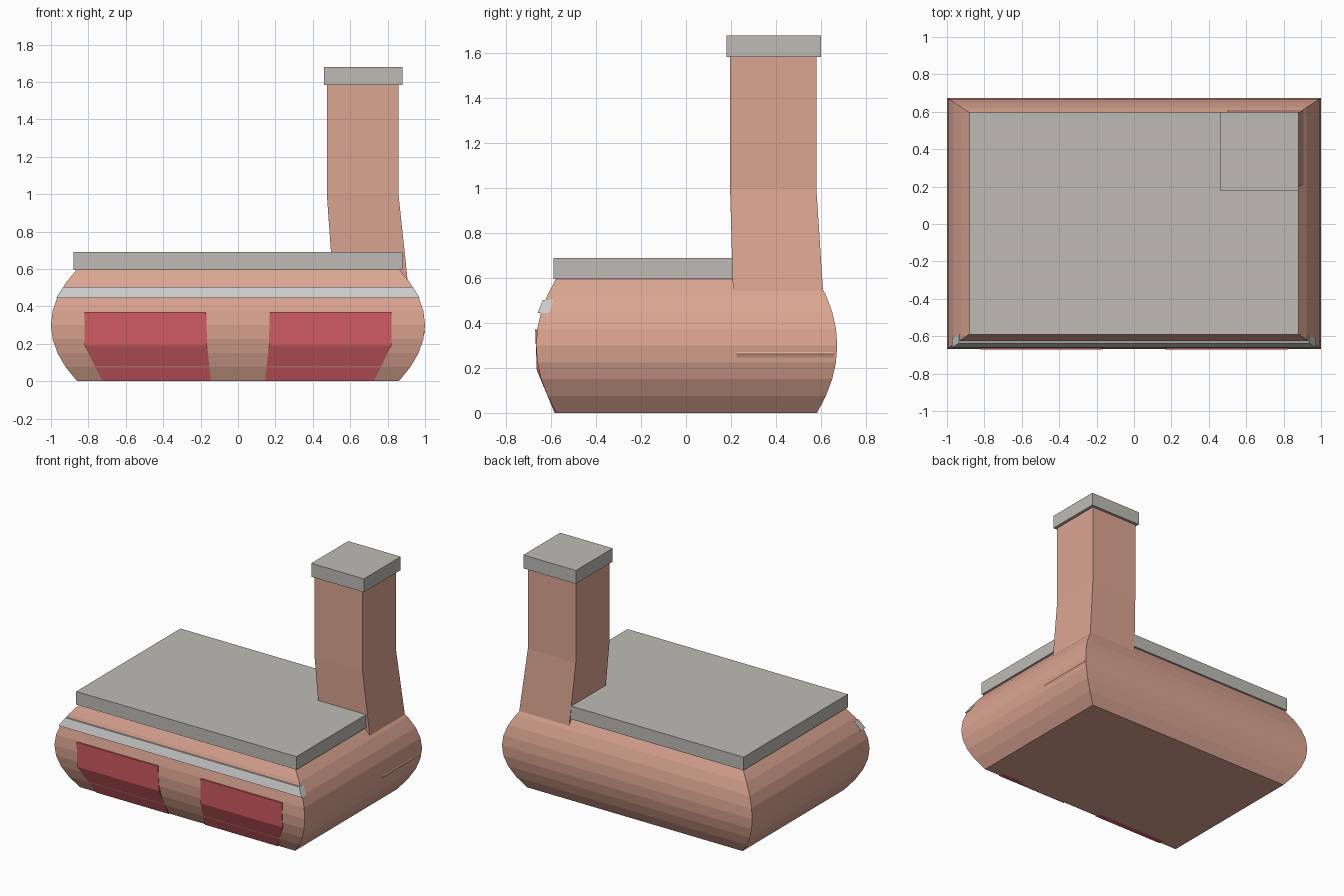
import bpy

if "Cube" in bpy.data.objects:
    bpy.data.objects.remove(bpy.data.objects["Cube"])


def material(name, rgb):
    m = bpy.data.materials.new(name)
    m.diffuse_color = (*rgb, 1)
    m.use_nodes = True
    m.node_tree.nodes["Principled BSDF"].inputs["Base Color"].default_value = m.diffuse_color
    return m


brick = material("brick", (0.72, 0.38, 0.29))
stone = material("stone", (0.52, 0.50, 0.46))
metal = material("metal", (0.65, 0.65, 0.65))
red = material("red", (0.65, 0.11, 0.13))


def loft(name, rings, mat):
    """Skin a list of 4-point rings (bottom to top) and cap both ends."""
    verts = [p for r in rings for p in r]
    faces = [(3, 2, 1, 0)]
    for k in range(len(rings) - 1):
        a = 4 * k
        for i in range(4):
            j = (i + 1) % 4
            faces.append((a + i, a + j, a + 4 + j, a + 4 + i))
    n = len(verts)
    faces.append((n - 4, n - 3, n - 2, n - 1))
    mesh = bpy.data.meshes.new(name)
    mesh.from_pydata(verts, [], faces)
    mesh.materials.append(mat)
    ob = bpy.data.objects.new(name, mesh)
    bpy.context.collection.objects.link(ob)
    return ob


def rect(x0, x1, y0, y1, z):
    return [(x0, y0, z), (x1, y0, z), (x1, y1, z), (x0, y1, z)]


# bulging body
rings = []
for i in range(9):
    z = 0.6 * i / 8
    t = ((z - 0.3) / 0.3) ** 2
    w, d = 1 - 0.14 * t, 0.67 - 0.09 * t
    rings.append(rect(-w, w, 0.003 - d, 0.003 + d, z))
loft("body", rings, brick)

# flat slab on top
loft("top_slab", [rect(-0.88, 0.88, -0.59, 0.60, z) for z in (0.595, 0.69)], stone)

# bent chimney, its foot just breaking through the body side
loft("chimney", [
    rect(0.58, 0.985, 0.225, 0.655, 0.225),
    rect(0.58, 1.0, 0.225, 0.66, 0.262),
    rect(0.51, 0.91, 0.21, 0.612, 0.51),
    rect(0.475, 0.858, 0.196, 0.58, 1.0),
    rect(0.475, 0.858, 0.196, 0.58, 1.59)], brick)
loft("chimney_cap", [rect(0.46, 0.88, 0.18, 0.60, z) for z in (1.583, 1.68)], stone)

# slanted metal strip across the front
loft("front_strip", [
    rect(-0.972, 0.972, -0.66, -0.61, 0.445),
    rect(-0.935, 0.935, -0.637, -0.59, 0.503)], metal)

# two folded red panels
for side, name in ((-1, "left_panel"), (1, "right_panel")):
    rings = []
    for z, xi, xo, y in ((0, 0.145, 0.725, -0.585),
                         (0.19, 0.165, 0.82, -0.664),
                         (0.37, 0.17, 0.82, -0.671)):
        x0, x1 = sorted((side * xi, side * xo))
        rings.append(rect(x0, x1, y, y + 0.04, z))
    loft(name, rings, red)
